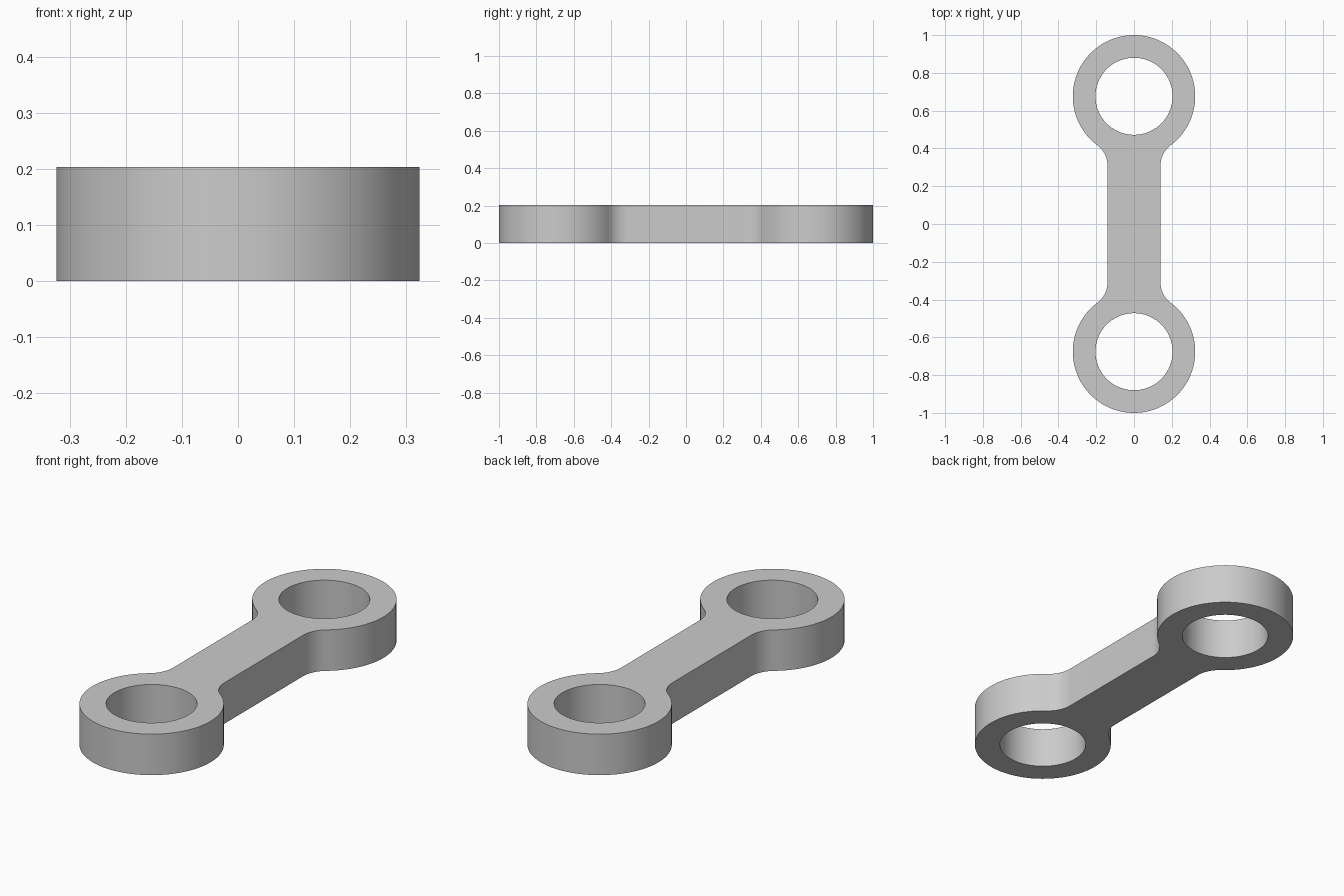
import bpy
from math import asin, cos, sin, pi, sqrt, radians

cube = bpy.data.objects.get("Cube")
if cube:
    bpy.data.objects.remove(cube, do_unlink=True)

EYE_Y, EYE_R, HOLE_R = 0.676, 0.324, 0.204
BAR_HALF, FILLET_R, HEIGHT = 0.14, 0.135, 0.203

# Where the fillets touch the eyes and the bar
fillet_x = BAR_HALF + FILLET_R
fillet_y = EYE_Y - sqrt((EYE_R + FILLET_R) ** 2 - fillet_x ** 2)
touch = asin(fillet_x / (EYE_R + FILLET_R))


def arc(cx, cy, r, start, end, steps):
    angles = [start + (end - start) * i / steps for i in range(steps + 1)]
    return [(cx + r * cos(a), cy + r * sin(a)) for a in angles]


def add_loop(curve, points):
    spline = curve.splines.new("POLY")
    spline.points.add(len(points) - 1)
    for p, (x, y) in zip(spline.points, points):
        p.co = (x, y, 0, 1)
    spline.use_cyclic_u = True


# Outline: fillet, far eye, fillet, then the same turned half round
half = arc(fillet_x, fillet_y, FILLET_R, pi, pi / 2 + touch, 12)
half += arc(0, EYE_Y, EYE_R, touch - pi / 2, 3 * pi / 2 - touch, 72)[1:-1]
half += arc(-fillet_x, fillet_y, FILLET_R, pi / 2 - touch, 0, 12)
outline = half + [(-x, -y) for x, y in half]

curve = bpy.data.curves.new("link_profile", "CURVE")
curve.dimensions = "2D"
curve.fill_mode = "BOTH"
curve.extrude = HEIGHT / 2
add_loop(curve, outline)
for side in (-1, 1):
    add_loop(curve, arc(0, side * EYE_Y, HOLE_R, 0, 2 * pi, 72)[:-1])

link = bpy.data.objects.new("connecting_link", curve)
link.location.z = HEIGHT / 2
bpy.context.collection.objects.link(link)

# Solid mesh with crisp rims and smooth walls
bpy.ops.object.select_all(action="DESELECT")
link.select_set(True)
bpy.context.view_layer.objects.active = link
bpy.ops.object.convert(target="MESH")
link = bpy.context.object
bpy.ops.object.mode_set(mode="EDIT")
bpy.ops.mesh.select_all(action="SELECT")
bpy.ops.mesh.remove_doubles(threshold=0.0001)
bpy.ops.mesh.normals_make_consistent(inside=False)
bpy.ops.object.mode_set(mode="OBJECT")
bpy.ops.object.shade_smooth_by_angle(angle=radians(30))

# Plain grey metal
grey = bpy.data.materials.new("plain_grey")
grey.use_nodes = True
colour = (0.6, 0.6, 0.6, 1)
grey.diffuse_color = colour
grey.node_tree.nodes["Principled BSDF"].inputs["Base Color"].default_value = colour
link.data.materials.clear()
link.data.materials.append(grey)
